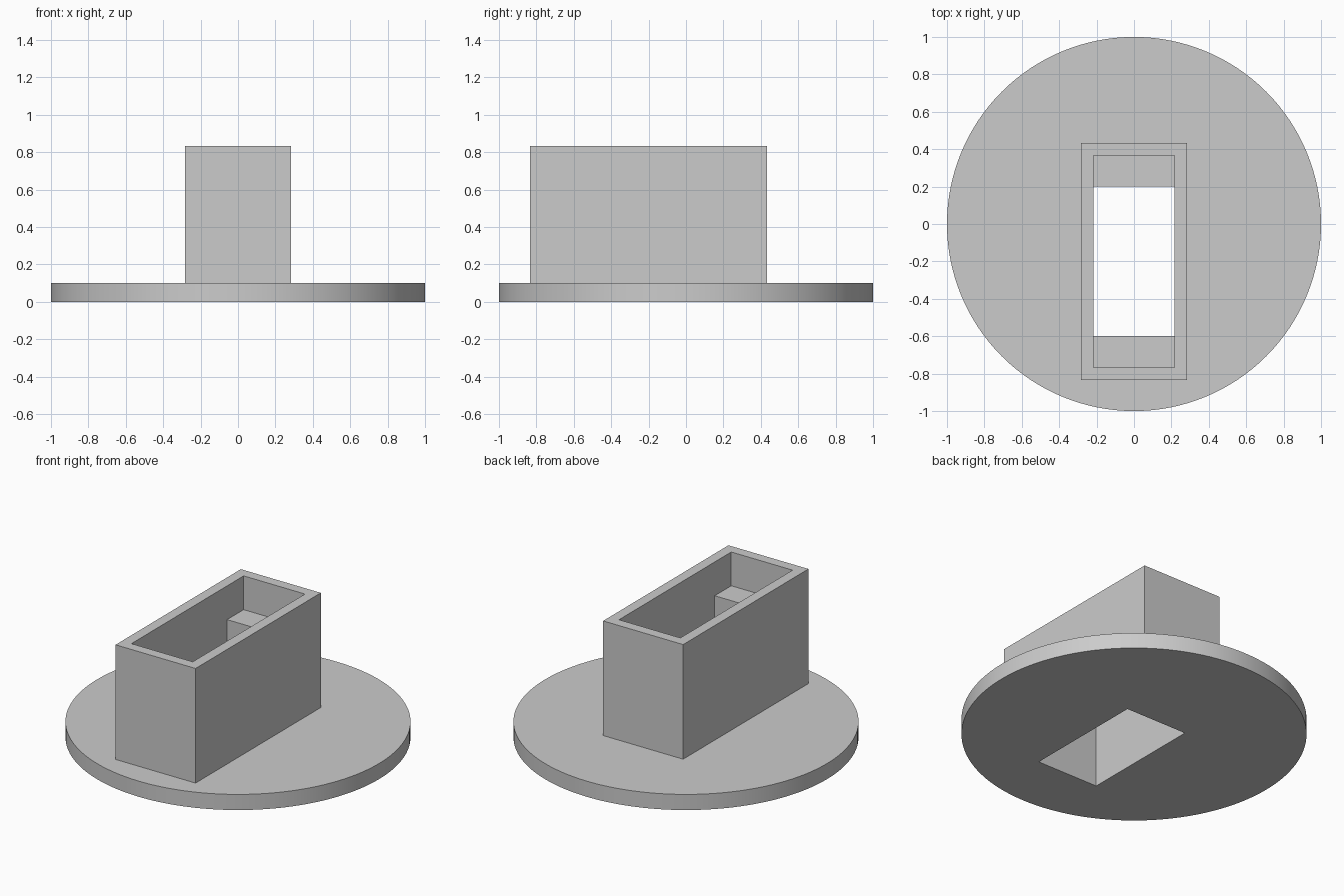
import bpy

cube = bpy.data.objects.get("Cube")
if cube:
    bpy.data.objects.remove(cube, do_unlink=True)

GREY = (0.6, 0.6, 0.6, 1)
mat = bpy.data.materials.new("plain grey")
mat.use_nodes = True
mat.diffuse_color = GREY
mat.node_tree.nodes["Principled BSDF"].inputs["Base Color"].default_value = GREY


def box(name, half_x, y0, y1, z0, z1):
    """Box centred on x, spanning the given y and z ranges."""
    bpy.ops.mesh.primitive_cube_add(size=1, location=(0, (y0 + y1) / 2, (z0 + z1) / 2))
    ob = bpy.context.object
    ob.name = name
    ob.scale = (2 * half_x, y1 - y0, z1 - z0)
    bpy.ops.object.transform_apply(location=True, rotation=False, scale=True)
    ob.data.materials.append(mat)
    return ob


def combine(target, other, operation):
    """Apply a boolean to the target and remove the helper."""
    mod = target.modifiers.new(operation.lower(), 'BOOLEAN')
    mod.operation = operation
    mod.solver = 'EXACT'
    mod.object = other
    bpy.ops.object.select_all(action='DESELECT')
    target.select_set(True)
    bpy.context.view_layer.objects.active = target
    bpy.ops.object.modifier_apply(modifier=mod.name)
    bpy.data.objects.remove(other, do_unlink=True)


# Round base plate
bpy.ops.mesh.primitive_cylinder_add(vertices=128, radius=1, depth=0.1, location=(0, 0, 0.05))
holder = bpy.context.object
holder.name = "round_base_with_socket"
bpy.ops.object.transform_apply(location=True, rotation=False, scale=False)
holder.data.materials.append(mat)

# Upright rectangular sleeve, set towards the front
combine(holder, box("sleeve", 0.283, -0.833, 0.433, 0.05, 0.833), 'UNION')

# Upper pocket leaves thin walls; the narrower slot leaves a ledge at each end
SLOT = 0.217
pocket = box("pocket", SLOT, -0.767, 0.367, 0.617, 1)
combine(pocket, box("slot", SLOT, -0.6, 0.2, -0.2, 0.8), 'UNION')
combine(holder, pocket, 'DIFFERENCE')

# Smooth rim, crisp edges
bpy.ops.object.select_all(action='DESELECT')
holder.select_set(True)
bpy.context.view_layer.objects.active = holder
bpy.ops.object.shade_smooth_by_angle(angle=0.5)
